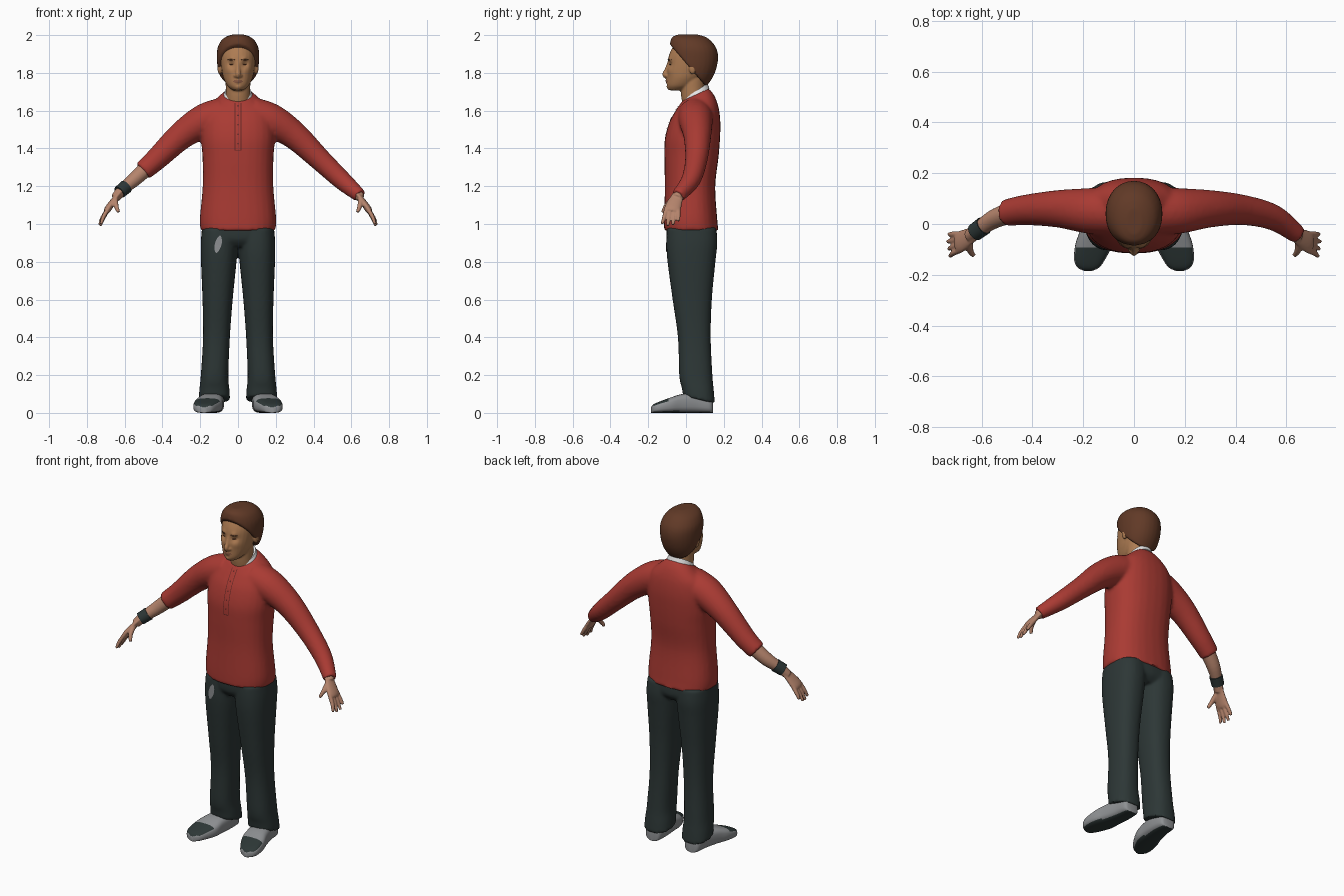
import bpy, bmesh, math
from mathutils import Vector

cube = bpy.data.objects.get("Cube")
if cube:
    bpy.data.objects.remove(cube)


def material(name, *rgb):
    mat = bpy.data.materials.new(name)
    mat.use_nodes = True
    mat.diffuse_color = (*rgb, 1)
    mat.node_tree.nodes["Principled BSDF"].inputs["Base Color"].default_value = (*rgb, 1)
    return mat


red = material("shirt red", .4, .043, .033)
dark_red = material("trim dark red", .13, .02, .017)
slate = material("trouser slate", .026, .038, .037)
grey = material("shoe grey", .27, .28, .29)
tan = material("face tan", .42, .2, .085)
pink = material("hand skin", .46, .23, .15)
lip = material("lip brown", .27, .11, .06)
brown = material("hair brown", .12, .042, .02)
white = material("undershirt white", .9, .9, .9)


def resample(rows, steps=5):
    """Pass a smooth spline through rows of numbers."""
    out, last = [], len(rows) - 1
    for i in range(last):
        a, b, c, d = (rows[min(max(k, 0), last)] for k in range(i - 1, i + 3))
        for s in range(steps):
            t = s / steps
            out.append([q + t / 2 * (r - p + t * (2*p - 5*q + 4*r - w + t * (3*(q - r) + w - p)))
                        for p, q, r, w in zip(a, b, c, d)])
    return out + [list(rows[-1])]


def tube(bm, stations, power=1.0, n=28):
    """Skin super-ellipse rings given as centre, side vector and up vector."""
    bend = lambda v: math.copysign(abs(v) ** power, v)
    rings = []
    for c, u, v in stations:
        angles = [math.tau * k / n for k in range(n)]
        rings.append([bm.verts.new(c + u * bend(math.cos(a)) + v * bend(math.sin(a))) for a in angles])
    for low, high in zip(rings, rings[1:]):
        for k in range(n):
            bm.faces.new((low[k], low[k - 1], high[k - 1], high[k]))
    bm.faces.new(rings[0])
    bm.faces.new(rings[-1])


def stack(bm, rows, side=1, power=.85):
    """Rows: height, x, half width, front y, back y, tilt."""
    tube(bm, [(Vector((side * x, (f + b) / 2, z)), Vector((w, 0, 0)), Vector((0, (b - f) / 2, tilt)))
              for z, x, w, f, b, tilt in resample(rows)], power)


def limb(bm, rows, side=1, flat=1.0, n=20):
    """Rows: x, y, z, radius along a path."""
    rows = resample(rows)
    pts = [Vector((side * r[0], r[1], r[2])) for r in rows]
    stations = []
    for i, p in enumerate(pts):
        t = (pts[min(i + 1, len(pts) - 1)] - pts[max(i - 1, 0)]).normalized()
        u = Vector((0, 1, 0))
        u = (u - t * u.dot(t)).normalized()
        stations.append((p, u * rows[i][3], t.cross(u) * rows[i][3] * flat))
    tube(bm, stations, n=n)


def ball(bm, centre, size):
    made = bmesh.ops.create_uvsphere(bm, u_segments=16, v_segments=10, radius=1)["verts"]
    for v in made:
        v.co = Vector(a * b for a, b in zip(v.co, size)) + Vector(centre)


def build(name, bm, mats, voxel=0, sculpt=None, rule=None):
    """Make an object; fuse overlapping volumes when a voxel size is given."""
    bmesh.ops.recalc_face_normals(bm, faces=bm.faces[:])
    mesh = bpy.data.meshes.new(name)
    bm.to_mesh(mesh)
    bm.free()
    ob = bpy.data.objects.new(name, mesh)
    bpy.context.collection.objects.link(ob)
    if voxel:
        fuse = ob.modifiers.new("fuse", "REMESH")
        fuse.mode, fuse.voxel_size = "VOXEL", voxel
        relax = ob.modifiers.new("relax", "SMOOTH")
        relax.factor, relax.iterations = .5, 4
        deps = bpy.context.evaluated_depsgraph_get()
        mesh = bpy.data.meshes.new_from_object(ob.evaluated_get(deps))
        ob.modifiers.clear()
        ob.data = mesh
    mesh.materials.clear()
    for m in mats:
        mesh.materials.append(m)
    if sculpt:
        for v in mesh.vertices:
            sculpt(v.co)
    for p in mesh.polygons:
        p.material_index = rule(p) if rule else 0
    bpy.ops.object.select_all(action="DESELECT")
    ob.select_set(True)
    bpy.context.view_layer.objects.active = ob
    bpy.ops.object.shade_smooth_by_angle(angle=math.radians(50))
    return ob


def decal(name, target, mat, x, low, high, width, lean=0, steps=16):
    """Lay a thin strip on the front of the target."""
    bpy.context.view_layer.update()
    bm, pairs = bmesh.new(), []
    for i in range(steps + 1):
        t = i / steps
        z, pair = low + (high - low) * t, []
        for s in (-1, 1):
            hit, where, _, _ = target.ray_cast((x + lean * t + s * width(t), -1, z), (0, 1, 0))
            if hit:
                pair.append(bm.verts.new(where - Vector((0, .003, 0))))
        if len(pair) == 2:
            pairs.append(pair)
    for a, b in zip(pairs, pairs[1:]):
        bm.faces.new((a[0], a[1], b[1], b[0]))
    build(name, bm, [mat])


# Shirt with one long and one pushed-up sleeve
bm = bmesh.new()
stack(bm, [(.965, 0, .198, -.116, .172, 0), (1.03, 0, .202, -.116, .165, 0), (1.2, 0, .187, -.112, .155, 0),
           (1.35, 0, .188, -.115, .172, 0), (1.45, 0, .195, -.112, .18, 0), (1.54, 0, .19, -.088, .182, 0),
           (1.61, 0, .17, -.055, .172, .01), (1.655, 0, .12, -.035, .15, .025), (1.685, 0, .08, -.02, .12, .034)])
shoulder = [(.08, .05, 1.575, .095), (.18, .052, 1.545, .09), (.3, .06, 1.468, .074), (.43, .055, 1.345, .06)]
limb(bm, shoulder + [(.55, .025, 1.232, .051), (.645, -.042, 1.15, .037)])
limb(bm, shoulder + [(.505, .043, 1.28, .053)], side=-1)
shirt = build("shirt", bm, [red], voxel=.01)

# Placket seams and buttons
for x in (-.016, .016):
    decal("placket_seam", shirt, dark_red, x, 1.39, 1.64, lambda t: .0018)
decal("placket_end", shirt, dark_red, 0, 1.388, 1.393, lambda t: .016, steps=1)
for i in range(5):
    z = 1.42 + i * .05
    decal("button", shirt, dark_red, 0, z, z + .01, lambda t: .005 * math.sin(math.pi * t), steps=6)

# Neckline trims
for name, mat, w, low, tilt in (("collar", dark_red, .082, 1.655, .034), ("undershirt_collar", white, .075, 1.676, .042)):
    bm = bmesh.new()
    stack(bm, [(low, 0, w + .004, -.024, .124, tilt), (low + .026, 0, w - .006, -.016, .114, tilt)], power=1)
    build(name, bm, [mat])

# Trousers
bm = bmesh.new()
for s in (-1, 1):
    stack(bm, [(.07, .125, .083, -.016, .153, -.02), (.12, .125, .08, -.022, .148, -.01), (.2, .124, .073, -.036, .14, 0),
               (.4, .114, .071, -.043, .131, 0), (.6, .108, .08, -.071, .137, 0), (.8, .102, .094, -.098, .156, 0),
               (.9, .1, .097, -.104, .166, 0), (.98, .096, .095, -.1, .16, 0)], side=s)
stack(bm, [(.88, 0, .1, -.07, .13, 0), (.92, 0, .18, -.1, .162, 0), (.99, 0, .188, -.104, .16, 0)])
trousers = build("trousers", bm, [slate], voxel=.009)
decal("worn_patch", trousers, grey, -.115, .845, .94, lambda t: .018 * math.sin(math.pi * t) ** .6, lean=.02)

# Shoes with dark toe caps and soles
for s, name in ((1, "left_shoe"), (-1, "right_shoe")):
    bm = bmesh.new()
    rows = [(.143, .13, .02, .05), (.13, .13, .047, .08), (.06, .132, .058, .105), (-.02, .145, .066, .1),
            (-.08, .158, .073, .082), (-.14, .175, .061, .06), (-.172, .18, .042, .045), (-.185, .18, .014, .03)]
    tube(bm, [(Vector((s * x, y, h / 2)), Vector((w, 0, 0)), Vector((0, 0, h / 2)))
              for y, x, w, h in resample(rows)], power=.65)
    build(name, bm, [grey, slate],
          rule=lambda p: int(p.normal.z < -.8 or (p.normal.z > .45 and p.center.y < -.09)))

# Bare forearm and hands
for s, name in ((1, "left_hand"), (-1, "right_hand")):
    bm = bmesh.new()
    limb(bm, [(.47, .05, 1.308, .043), (.55, .02, 1.235, .038), (.61, -.02, 1.183, .03), (.65, -.048, 1.138, .025)][(s + 1):], s)
    limb(bm, [(.62, -.03, 1.172, .03), (.65, -.05, 1.135, .035), (.685, -.07, 1.085, .044), (.697, -.074, 1.065, .038)], s, .42)
    limb(bm, [(.65, -.07, 1.13, .016), (.645, -.105, 1.095, .013), (.632, -.124, 1.062, .009)], s)
    for i, drop in enumerate((.06, .08, .085, .075)):
        y = -.04 - .021 * i
        limb(bm, [(.685, y, 1.085, .012), (.712, y - .004 * i, 1.075 - drop / 2, .011),
                  (.735 - .005 * abs(i - 1), y - .008 * i, 1.075 - drop, .008)], s)
    build(name, bm, [pink], voxel=.005)

# Wristband
bm = bmesh.new()
limb(bm, [(.592, -.007, 1.198, .037), (.628, -.033, 1.168, .035)], side=-1)
build("wristband", bm, [slate])

# Head: skull, neck, nose and ears, then sculpted features
bm = bmesh.new()
stack(bm, [(1.708, 0, .028, -.088, -.01, 0), (1.73, 0, .055, -.1, .04, 0), (1.765, 0, .074, -.101, .08, 0),
           (1.8, 0, .084, -.1, .11, 0), (1.85, 0, .091, -.098, .13, 0), (1.9, 0, .093, -.088, .14, 0),
           (1.95, 0, .082, -.062, .125, 0), (1.98, 0, .05, -.03, .09, 0)], power=.95)
stack(bm, [(1.62, 0, .066, -.015, .11, 0), (1.68, 0, .064, -.026, .1, 0), (1.77, 0, .066, -.03, .1, 0)], power=1)
limb(bm, [(0, -.088, 1.855, .011), (0, -.102, 1.815, .012), (0, -.112, 1.792, .014), (0, -.1, 1.778, .011)])
for s in (-1, 1):
    ball(bm, (s * .013, -.1, 1.785), (.011, .012, .009))
    ball(bm, (s * .096, .035, 1.825), (.013, .02, .033))
features = [(.036, 1.846, .018, .012), (.05, 1.81, .024, -.005), (.034, 1.872, .014, -.006),
            (0, 1.757, .015, -.007), (0, 1.738, .008, .004), (0, 1.722, .018, -.005)]


def sculpt_face(co):
    if co.y < -.03:
        for x, z, r, push in features:
            co.y += push * math.exp(-((abs(co.x) - x) ** 2 + (co.z - z) ** 2) / r ** 2)


def lips(p):
    x, y, z = p.center
    return int(y < -.07 and (x / .026) ** 2 + ((z - 1.756) / .009) ** 2 < 1)


head = build("head", bm, [tan, lip], voxel=.005, sculpt=sculpt_face, rule=lips)
for s in (-1, 1):
    decal("eye_line", head, brown, s * .036, 1.842, 1.848, lambda t: .014 * math.sin(math.pi * t), steps=6)
    decal("eyebrow", head, brown, s * .037, 1.866, 1.873, lambda t: .02 * math.sin(math.pi * t), steps=6)

# Hair cut along the slanting hairline
bm = bmesh.new()
stack(bm, [(1.725, 0, .06, .02, .105, 0), (1.77, 0, .092, -.05, .138, 0), (1.82, 0, .107, -.08, .16, 0),
           (1.88, 0, .112, -.088, .17, 0), (1.93, 0, .109, -.088, .161, 0), (1.97, 0, .09, -.082, .132, 0),
           (1.992, 0, .062, -.07, .1, 0), (2.003, 0, .03, -.04, .06, 0)], power=.95)
bmesh.ops.bisect_plane(bm, geom=bm.verts[:] + bm.edges[:] + bm.faces[:], plane_co=(0, -.08, 1.945),
                       plane_no=(0, -.21, -.18), clear_outer=True)
bmesh.ops.holes_fill(bm, edges=[e for e in bm.edges if e.is_boundary])
build("hair", bm, [brown], voxel=.007)
